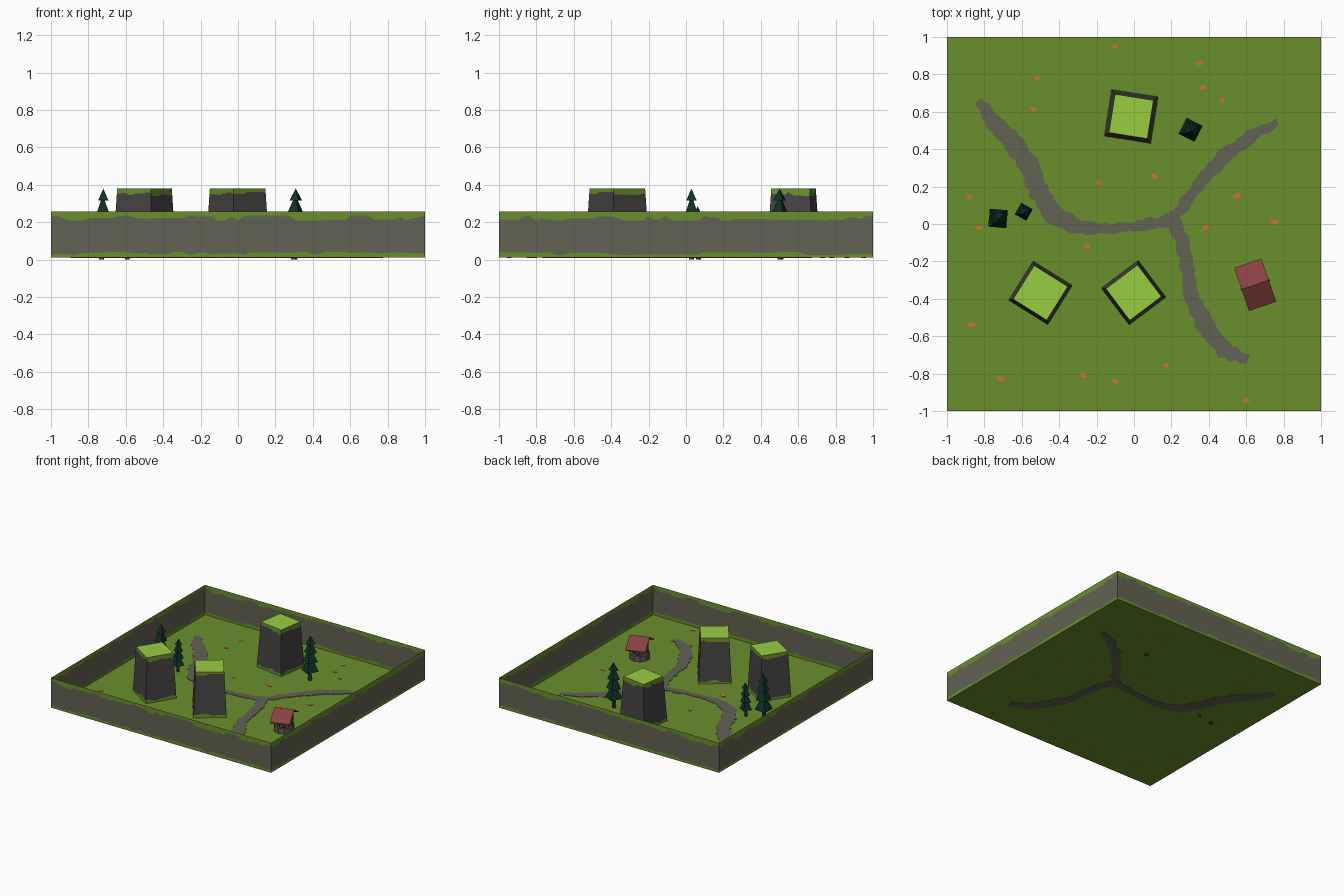
import bpy, bmesh, math, random
from mathutils import Vector, Matrix

if "Cube" in bpy.data.objects:
    bpy.data.objects.remove(bpy.data.objects["Cube"])

random.seed(4)
GROUND = 0.012


def material(name, r, g, b):
    m = bpy.data.materials.new(name)
    m.diffuse_color = [((c / 255 + 0.055) / 1.055) ** 2.4 for c in (r, g, b)] + [1]
    m.use_nodes = True
    m.node_tree.nodes["Principled BSDF"].inputs["Base Color"].default_value = m.diffuse_color
    return m


GRASS = material("grass green", 105, 143, 44)
LIME = material("bright grass", 153, 205, 65)
STONE = material("wall stone", 99, 98, 84)
ROCK = material("dark rock", 72, 67, 68)
ORANGE = material("orange flower", 212, 112, 54)
PINE = material("dark pine", 15, 48, 40)
BARK = material("bark", 64, 54, 50)
RED = material("red roof", 136, 64, 66)
WELLSTONE = material("well stone", 88, 84, 80)
BLACK = material("well shaft", 35, 33, 36)


def finish(bm, name, *mats, fix=True):
    if fix:
        bmesh.ops.recalc_face_normals(bm, faces=bm.faces)
    me = bpy.data.meshes.new(name)
    bm.to_mesh(me)
    bm.free()
    for m in mats:
        me.materials.append(m)
    ob = bpy.data.objects.new(name, me)
    bpy.context.collection.objects.link(ob)
    return ob


def fringed_panel(bm, a, b, c, d, low, high, n):
    """Panel a-b (bottom) to d-c (top): ragged grass strips (index 1) below and above stone (0)."""
    a, b, c, d = map(Vector, (a, b, c, d))
    cols = []
    lo, hi = sum(low) / 2, sum(high) / 2
    for i in range(n + 1):
        if random.random() < 0.5:
            lo = random.uniform(*low)
        if random.random() < 0.5:
            hi = random.uniform(*high)
        t = i / n
        if 0 < i < n:
            t += random.uniform(-0.3, 0.3) / n
        p, q = a.lerp(b, t), d.lerp(c, t)
        cols.append([bm.verts.new(p.lerp(q, f)) for f in (0, lo, 1 - hi, 1)])
    for u, v in zip(cols, cols[1:]):
        for k in range(3):
            f = bm.faces.new((u[k], v[k], v[k + 1], u[k + 1]))
            f.material_index = 0 if k == 1 else 1


# Ground sheet
bm = bmesh.new()
bm.faces.new([bm.verts.new((x, y, GROUND)) for x, y in ((-1, -1), (1, -1), (1, 1), (-1, 1))])
finish(bm, "ground", GRASS, fix=False)

# Four thin boundary walls
corners = [(-1, -1), (1, -1), (1, 1), (-1, 1)]
bm = bmesh.new()
for i in range(4):
    p, q = corners[i], corners[(i + 1) % 4]
    fringed_panel(bm, (*p, GROUND), (*q, GROUND), (*q, 0.257), (*p, 0.257),
                  (0.05, 0.12), (0.08, 0.2), 60)
finish(bm, "boundary_walls", STONE, GRASS, fix=False)


# Tapered rock pillars with a bright grass top
def pillar(name, x, y, deg, base, top):
    bm = bmesh.new()
    rot = Matrix.Rotation(math.radians(deg), 3, 'Z')

    def ring(side, z):
        return [rot @ Vector((cx * side / 2, cy * side / 2, 0)) + Vector((x, y, z)) for cx, cy in corners]
    lo, hi = ring(base, GROUND), ring(top, 0.38)
    for i in range(4):
        j = (i + 1) % 4
        fringed_panel(bm, lo[i], lo[j], hi[j], hi[i], (0.03, 0.09), (0.04, 0.12), 9)
    f = bm.faces.new([bm.verts.new(p) for p in hi])
    f.material_index = 2
    finish(bm, name, ROCK, GRASS, LIME, fix=False)


pillar("pillar_left", -0.50, -0.368, -32, 0.247, 0.212)
pillar("pillar_middle", -0.002, -0.367, 37, 0.247, 0.212)
pillar("pillar_back", -0.015, 0.575, -9, 0.252, 0.208)


# Ragged paths, as thin plates through the ground sheet
def path(name, pts, z):
    bm = bmesh.new()
    rows = []
    for k in range(len(pts) - 1):
        p, q = Vector(pts[k]), Vector(pts[k + 1])
        before, after = Vector(pts[max(k - 1, 0)]), Vector(pts[min(k + 2, len(pts) - 1)])
        t0, t1 = (q - before).xy.normalized(), (after - p).xy.normalized()
        for i in range(5 if k < len(pts) - 2 else 6):
            c = p.lerp(q, i / 5)
            d = t0.lerp(t1, i / 5).normalized()
            n = Vector((-d.y, d.x))
            rows.append([bm.verts.new((*(c.xy + n * s * (c.z + random.uniform(-0.008, 0.012))), GROUND - z))
                         for s in (-1, 1)])
    faces = [bm.faces.new((u[0], v[0], v[1], u[1])) for u, v in zip(rows, rows[1:])]
    ext = bmesh.ops.extrude_face_region(bm, geom=faces, use_keep_orig=True)
    bmesh.ops.translate(bm, vec=(0, 0, 2 * z),
                        verts=[v for v in ext["geom"] if isinstance(v, bmesh.types.BMVert)])
    finish(bm, name, STONE)


# Each point: x, y, half width
path("path_west", [(-.83, .66, .02), (-.77, .57, .042), (-.65, .44, .048), (-.56, .31, .052),
                   (-.51, .17, .05), (-.43, .05, .045), (-.31, -.012, .035), (-.15, -.03, .024),
                   (0, -.012, .022), (.12, .008, .026), (.21, .03, .035)], 0.0030)
path("path_north_east", [(.19, .0, .03), (.3, .15, .03), (.4, .275, .034), (.5, .38, .036),
                         (.62, .465, .03), (.77, .54, .018)], 0.0034)
path("path_south_east", [(.19, .06, .03), (.255, -.08, .034), (.285, -.25, .034), (.315, -.4, .04),
                         (.385, -.55, .045), (.48, -.675, .045), (.61, -.725, .02)], 0.0038)

# Flower patches
bm = bmesh.new()
for x, y in [(-.1, .95), (-.52, .78), (-.54, .615), (.35, .86), (.37, .73), (.47, .66), (-.19, .22),
             (.11, .255), (.55, .15), (.75, .01), (.38, -.02), (-.25, -.12), (-.88, .145), (-.83, -.02),
             (-.87, -.54), (-.71, -.83), (-.27, -.81), (-.1, -.84), (.17, -.755), (.6, -.945)]:
    m = (Matrix.Translation((x, y, GROUND)) @ Matrix.Rotation(random.uniform(-.6, .6), 4, 'Z')
         @ Matrix.Diagonal((random.uniform(.013, .024), .013, 1, 1)))
    bmesh.ops.create_cone(bm, cap_ends=True, segments=7, radius1=1, radius2=1, depth=0.006, matrix=m)
finish(bm, "flower_patches", ORANGE)


# Pine trees: four-sided tiers on a trunk, leaning slightly
def tree(name, x, y, deg, height, width):
    place = Matrix.Translation((x, y, 0)) @ Matrix.Rotation(math.radians(deg), 4, 'Z')
    for part, mat in (("trunk", BARK), ("foliage", PINE)):
        bm = bmesh.new()
        if part == "trunk":
            tiers = [(0, .4, .26, .14)]
        else:
            tiers = [(.24, .52, 1, .2), (.44, .70, .86, .18), (.64, .86, .72, .14), (.83, 1, .56, 0)]
        for z0, z1, r0, r1 in tiers:
            m = (place @ Matrix.Translation((0.012 * z0, 0, (z0 + z1) / 2 * height))
                 @ Matrix.Rotation(math.radians(45 + 12 * (z0 - .24)), 4, 'Z'))
            bmesh.ops.create_cone(bm, cap_ends=True, segments=4, radius1=r0 * width, radius2=r1 * width,
                                  depth=(z1 - z0) * height, matrix=m)
        finish(bm, name + "_" + part, mat)


tree("tree_back", 0.30, 0.505, -27, 0.38, 0.068)
tree("tree_left_tall", -0.73, 0.03, -5, 0.38, 0.068)
tree("tree_left_small", -0.592, 0.067, -30, 0.285, 0.05)

# Well: stone ring, shaft, two posts, gabled roof
well = Matrix.Translation((0.648, -0.325, GROUND)) @ Matrix.Rotation(math.radians(19), 4, 'Z')
bm = bmesh.new()
profile = [(.08, 0), (.078, .045), (.055, .045), (.055, .002)]
rings = []
for i in range(10):
    a = math.tau * i / 10
    rings.append([bm.verts.new(well @ Vector((r * math.cos(a), r * math.sin(a), z))) for r, z in profile])
for u, v in zip(rings, rings[1:] + rings[:1]):
    for k in range(3):
        bm.faces.new((u[k], v[k], v[k + 1], u[k + 1]))
shaft = bm.faces.new([r[3] for r in rings])
shaft.material_index = 1
finish(bm, "well_ring", WELLSTONE, BLACK)

bm = bmesh.new()
for s in (-1, 1):
    bmesh.ops.create_cube(bm, size=1, matrix=well @ Matrix.Translation((s * .062, 0, .085))
                          @ Matrix.Diagonal((.012, .012, .17, 1)))
finish(bm, "well_posts", BARK)

bm = bmesh.new()
section = [(-.122, .108), (0, .178), (.122, .108), (.122, .100), (0, .168), (-.122, .100)]
ends = [[bm.verts.new(well @ Vector((s * .077, y, z))) for y, z in section] for s in (-1, 1)]
for i in range(6):
    j = (i + 1) % 6
    bm.faces.new((ends[0][i], ends[0][j], ends[1][j], ends[1][i]))
for e in ends:
    bm.faces.new((e[0], e[1], e[4], e[5]))
    bm.faces.new((e[1], e[2], e[3], e[4]))
finish(bm, "well_roof", RED)
